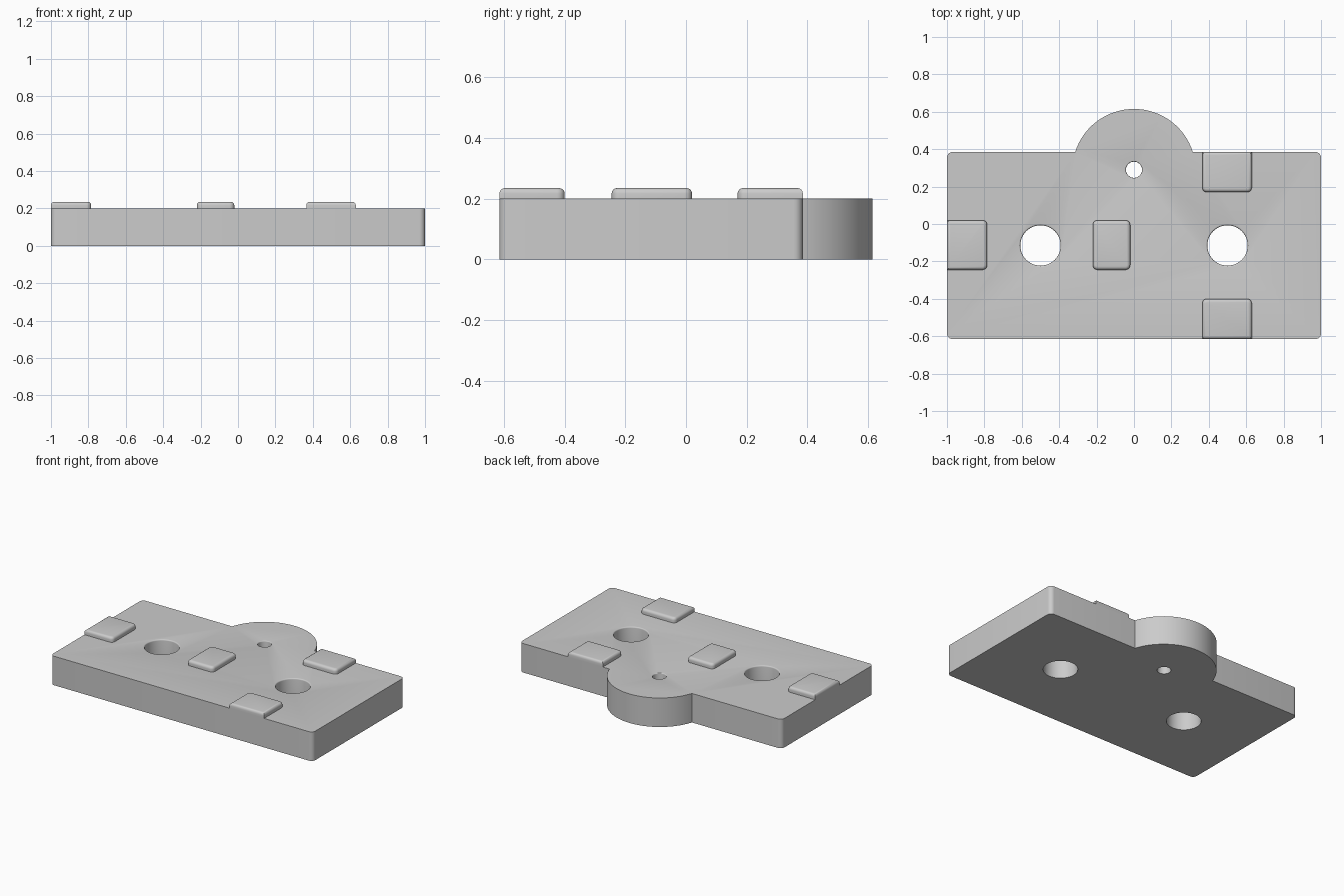
import bpy, bmesh
from math import sin, cos, pi, asin

if "Cube" in bpy.data.objects:
    bpy.data.objects.remove(bpy.data.objects["Cube"])

# Single plain grey
grey = bpy.data.materials.new("light_grey")
grey.use_nodes = True
colour = (0.6, 0.6, 0.6, 1)
grey.diffuse_color = colour
grey.node_tree.nodes["Principled BSDF"].inputs["Base Color"].default_value = colour

FRONT, BACK, TOP = -0.615, 0.385, 0.2
TAB_Y, TAB_R = 0.285, 0.33


def make_object(name, bm):
    bmesh.ops.recalc_face_normals(bm, faces=bm.faces)
    mesh = bpy.data.meshes.new(name)
    bm.to_mesh(mesh)
    bm.free()
    mesh.materials.append(grey)
    obj = bpy.data.objects.new(name, mesh)
    bpy.context.collection.objects.link(obj)
    return obj


def activate(obj):
    bpy.ops.object.select_all(action='DESELECT')
    obj.select_set(True)
    bpy.context.view_layer.objects.active = obj


def arc(cx, cy, r, start, end, steps):
    angles = [start + (end - start) * i / steps for i in range(steps + 1)]
    return [(cx + r * cos(a), cy + r * sin(a)) for a in angles]


def plate():
    # Rectangle with rounded corners and a round tab on the back edge
    r = 0.03
    x, f, b = 1 - r, FRONT + r, BACK - r
    tilt = asin((BACK - TAB_Y) / TAB_R)
    outline = (arc(x, f, r, -pi / 2, 0, 6) + arc(x, b, r, 0, pi / 2, 6)
               + arc(0, TAB_Y, TAB_R, tilt, pi - tilt, 48)
               + arc(-x, b, r, pi / 2, pi, 6) + arc(-x, f, r, pi, 1.5 * pi, 6))
    bm = bmesh.new()
    face = bm.faces.new([bm.verts.new((px, py, 0)) for px, py in outline])
    top = bmesh.ops.extrude_face_region(bm, geom=[face])["geom"]
    moved = [v for v in top if isinstance(v, bmesh.types.BMVert)]
    bmesh.ops.translate(bm, verts=moved, vec=(0, 0, TOP))
    return make_object("base_plate", bm)


def drill(target, x, y, r, lip):
    # Turned cutter that flares at the top for a rounded rim
    profile = [(r, -0.05)]
    profile += [(r + lip * (1 - cos(a)), TOP - lip * (1 - sin(a)))
                for a in (i * pi / 8 for i in range(5))]
    profile += [(r + lip, TOP + 0.05)]
    n = 48
    bm = bmesh.new()
    rings = [[bm.verts.new((x + pr * cos(2 * pi * i / n), y + pr * sin(2 * pi * i / n), z))
              for i in range(n)] for pr, z in profile]
    for low, high in zip(rings, rings[1:]):
        for i in range(n):
            j = (i + 1) % n
            bm.faces.new((low[i], low[j], high[j], high[i]))
    bm.faces.new(rings[0])
    bm.faces.new(rings[-1])
    cutter = make_object("hole_cutter", bm)
    mod = target.modifiers.new("hole", 'BOOLEAN')
    mod.operation, mod.solver, mod.object = 'DIFFERENCE', 'EXACT', cutter
    activate(target)
    bpy.ops.object.modifier_apply(modifier=mod.name)
    bpy.data.objects.remove(cutter)


def pad(name, x0, x1, y0, y1):
    # Low block with soft top edges; corners on the plate's rim stay square
    z0, z1 = TOP, 0.235
    bm = bmesh.new()
    bmesh.ops.create_cube(bm, size=1)
    for v in bm.verts:
        v.co = (x1 if v.co.x > 0 else x0, y1 if v.co.y > 0 else y0, z1 if v.co.z > 0 else z0)

    def on_rim(v):
        return v.co.x < -0.99 or v.co.y < FRONT + 0.01 or v.co.y > BACK - 0.01

    upright = [e for e in bm.edges if abs(e.verts[0].co.z - e.verts[1].co.z) > 0.01
               and not on_rim(e.verts[0])]
    bmesh.ops.bevel(bm, geom=upright, offset=0.025, segments=5, profile=0.5, affect='EDGES')
    rim = [e for e in bm.edges if all(v.co.z > z1 - 0.001 for v in e.verts)]
    bmesh.ops.bevel(bm, geom=rim, offset=0.018, segments=4, profile=0.5, affect='EDGES')
    return make_object(name, bm)


base = plate()
drill(base, -0.5, -0.115, 0.108, 0.008)
drill(base, 0.5, -0.115, 0.108, 0.008)
drill(base, 0, TAB_Y + 0.005, 0.043, 0.006)

parts = [base,
         pad("right_pad", -1, -0.785, -0.245, 0.02),
         pad("centre_pad", -0.22, -0.02, -0.245, 0.02),
         pad("back_pad", 0.365, 0.63, 0.17, BACK),
         pad("front_pad", 0.365, 0.63, FRONT, -0.4)]

for part in parts:
    activate(part)
    bpy.ops.object.shade_smooth_by_angle(angle=pi / 6)
